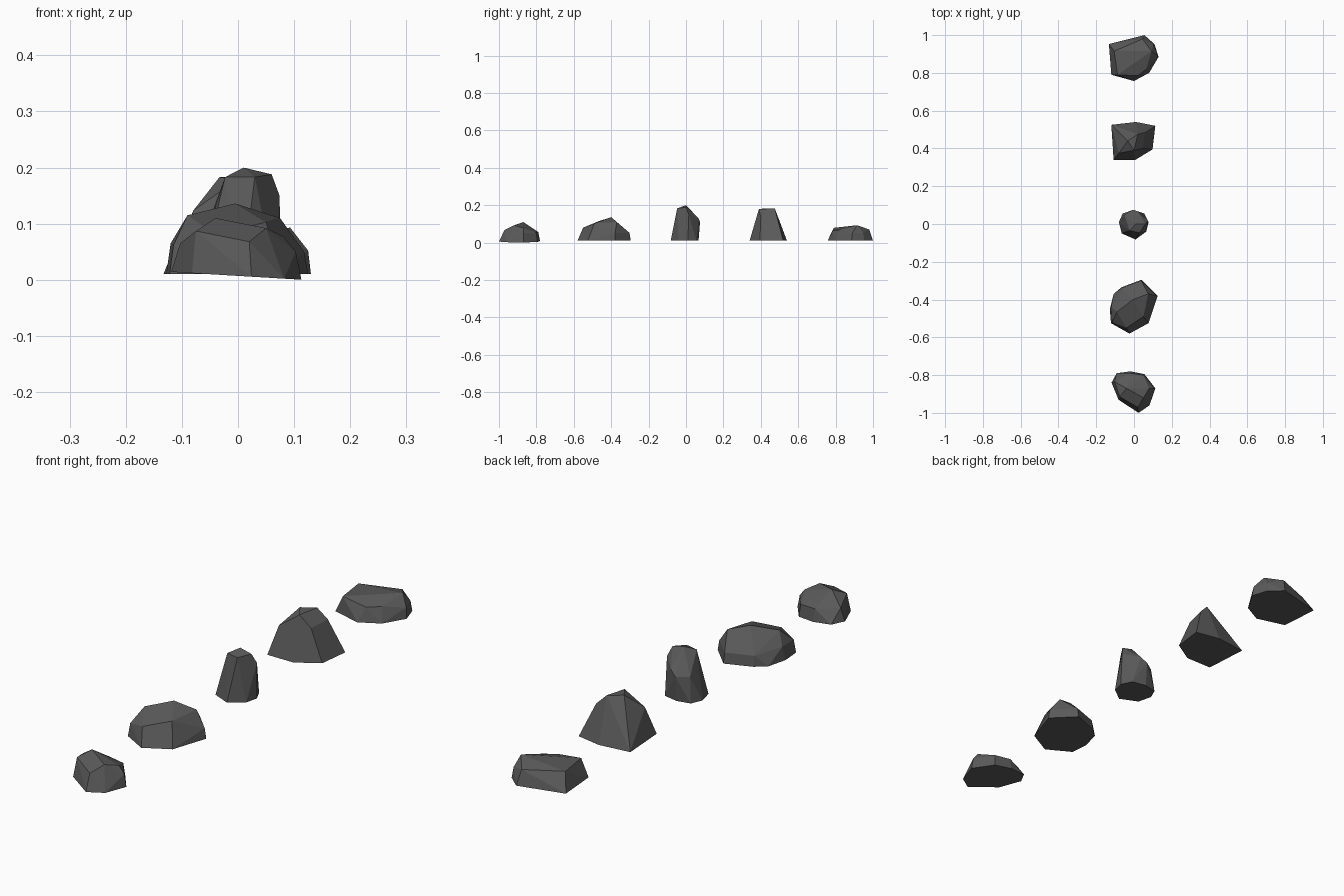
import bpy
import bmesh
import math
from mathutils import Vector

UNIT = 0.01  # outlines are written in hundredths

default_cube = bpy.data.objects.get("Cube")
if default_cube:
    bpy.data.objects.remove(default_cube, do_unlink=True)

# Single dark stone colour
stone = bpy.data.materials.new("dark_grey_stone")
stone.use_nodes = True
stone_colour = (0.1, 0.1, 0.1, 1.0)
stone.diffuse_color = stone_colour
shader = stone.node_tree.nodes["Principled BSDF"]
shader.inputs["Base Color"].default_value = stone_colour
shader.inputs["Roughness"].default_value = 0.9


def make_rock(name, centre_y, footprint, crown, floor=0.01, tilt=0.0):
    """Wrap a faceted convex rock around a ground outline and its upper corners."""
    bm = bmesh.new()
    for x, y in footprint:
        bm.verts.new(Vector((x * UNIT, y * UNIT, floor - tilt * x * UNIT)))
    for corner in crown:
        bm.verts.new(Vector(corner) * UNIT)

    # Hull, then clear unused points and merge nearly flat facets
    hull = bmesh.ops.convex_hull(bm, input=bm.verts[:])
    unused = {g for g in hull["geom_interior"] if isinstance(g, bmesh.types.BMVert)}
    bmesh.ops.delete(bm, geom=list(unused), context="VERTS")
    bmesh.ops.dissolve_limit(bm, angle_limit=math.radians(6),
                             verts=bm.verts[:], edges=bm.edges[:])
    bmesh.ops.recalc_face_normals(bm, faces=bm.faces[:])

    mesh = bpy.data.meshes.new(name)
    bm.to_mesh(mesh)
    bm.free()
    mesh.materials.append(stone)
    rock = bpy.data.objects.new(name, mesh)
    rock.location.y = centre_y
    bpy.context.collection.objects.link(rock)
    return rock


# Wide low slab at the back
make_rock(
    "flat_back_rock", 0.88,
    footprint=[(-13.3, 7.3), (5.5, 12), (10.8, 7.3), (13, 0.5),
               (8, -8), (0, -12.3), (-12, -9)],
    crown=[(-10.5, 3.5, 7.8), (-8.7, -9, 7.9), (4.5, 10, 7), (9.3, 3.5, 9.3),
           (2, -9.5, 6.5), (6.5, -6, 6.7), (12.5, 1, 5.2), (10.3, 6.8, 5.2)],
)

# Tall blocky boulder
make_rock(
    "tall_block_rock", 0.44,
    footprint=[(-12, 8.5), (1, 10), (11.3, 8), (9.8, -4.5),
               (0.8, -10), (-10.8, -10)],
    crown=[(-3.3, 0, 18.3), (2, 3.5, 18.2), (0, -5, 18), (6, 4.5, 14.2),
           (4.5, -4, 13.5), (-1, -6.5, 13.8), (-8, -6.5, 12.3)],
)

# Slim upright stone with a long sloping back
make_rock(
    "upright_rock", 0.0,
    footprint=[(-0.5, 6.7), (5.5, 5.5), (7.7, 1), (6.5, -4),
               (0.8, -8.2), (-6.5, -5), (-8, 1), (-6, 5.5)],
    crown=[(1, 0, 20), (-2.3, -3.5, 18.3), (3, -4.7, 18.3), (6, 0, 18.8),
           (7.4, 1.5, 15), (2, 6.7, 13), (-0.5, 7.5, 11), (-5, 4.5, 11)],
)

# Broad domed boulder
make_rock(
    "domed_rock", -0.44,
    footprint=[(4, 14.5), (12.5, 6), (7.7, -8.5), (-2.4, -14),
               (-12.2, -8.5), (-12.8, -1), (-10.8, 7), (-6.6, 10.5)],
    crown=[(-0.5, 4, 13.6), (-9, -2.5, 11.5), (7.5, 7, 11), (5, -5, 10.3),
           (-4, -11, 8), (-11.5, -8, 6.2), (11.8, 6, 5), (4, 13.8, 5.2),
           (-6.6, 10, 5.2), (-12, 0, 6.5)],
)

# Small tilted stone at the front
make_rock(
    "small_front_rock", -0.89,
    footprint=[(-9.2, 10), (-1.8, 11), (5.5, 9.5), (11.3, 2),
               (8.2, -7), (2.4, -11), (-8.2, -4), (-11.9, 5)],
    crown=[(-4, 2, 11), (-7.5, -2.5, 8.7), (5, -3, 9.2), (8, 2, 7.8),
           (2, -8, 6.8), (-10.3, 5.5, 6.5), (-2, 10, 5.7), (5, 9, 5.3),
           (10.3, 2, 5)],
    floor=0.007, tilt=0.06,
)
